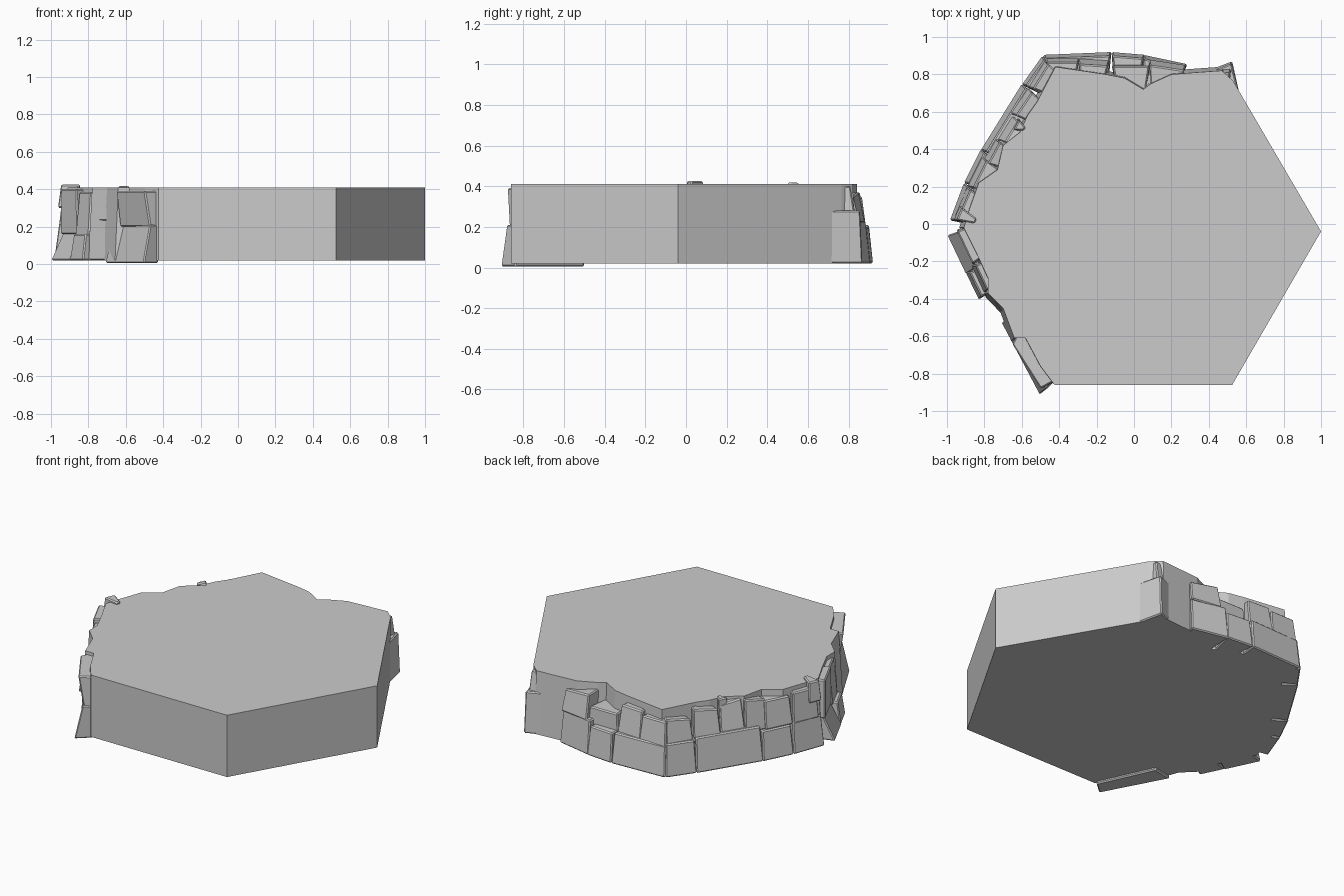
import bpy, bmesh
from mathutils import Vector

HEX_Z0, HEX_Z1 = 0.02, 0.41
CENTRE = Vector((0.05, -0.04))


def add_mesh(name, rings):
    """Solid lofted through a list of equal-length closed rings."""
    bm = bmesh.new()
    vs = [[bm.verts.new(p) for p in ring] for ring in rings]
    n = len(rings[0])
    for lo, hi in zip(vs, vs[1:]):
        for i in range(n):
            bm.faces.new((lo[i], lo[(i + 1) % n], hi[(i + 1) % n], hi[i]))
    bm.faces.new(vs[0][::-1])
    bm.faces.new(vs[-1])
    bmesh.ops.recalc_face_normals(bm, faces=bm.faces)
    me = bpy.data.meshes.new(name)
    bm.to_mesh(me)
    bm.free()
    ob = bpy.data.objects.new(name, me)
    bpy.context.collection.objects.link(ob)
    return ob


def rock(name, a, b, z0, z1, lean=0.03, depth=0.2, tilt=0.0, inner=None):
    """Block whose outer lower edge runs a to b; its face leans inward by lean."""
    a, b = Vector(a), Vector(b)
    d = (b - a).normalized()
    inward = Vector((-d.y, d.x))
    if inner:
        ia, ib = Vector(inner[0]), Vector(inner[1])
    else:
        ia, ib = a + inward * depth + d * 0.03, b + inward * depth - d * 0.03
    low = [a, b, ib, ia]
    high = [a + inward * lean + d * 0.008, b + inward * lean - d * 0.008, ib, ia]
    rise = [z1 + tilt, z1 - tilt, z1 - tilt, z1 + tilt]
    ob = add_mesh(name, [[(p.x, p.y, z0) for p in low],
                         [(p.x, p.y, z) for p, z in zip(high, rise)]])
    bev = ob.modifiers.new("worn_edges", 'BEVEL')
    bev.width = 0.007
    bev.segments = 1
    return ob


# Hexagonal slab: three clean sides, ragged rim along the other three
clean = [(-0.425, -0.86), (0.525, -0.86), (1.0, -0.04), (0.53, 0.765)]
ragged = [(0.47, 0.82), (0.33, 0.81), (0.2, 0.8), (0.09, 0.75), (0.05, 0.72),
          (-0.05, 0.78), (-0.15, 0.8), (-0.42, 0.84), (-0.52, 0.65),
          (-0.57, 0.58), (-0.61, 0.49), (-0.7, 0.42), (-0.73, 0.29),
          (-0.83, 0.22), (-0.88, 0.08), (-0.91, -0.02), (-0.84, -0.16),
          (-0.78, -0.29), (-0.78, -0.37), (-0.7, -0.45), (-0.64, -0.61),
          (-0.58, -0.61), (-0.5, -0.76)]
foot = []
for p in ragged:
    q = CENTRE + (Vector(p) - CENTRE) * 1.025
    foot.append((q.x, q.y))
add_mesh("hex_slab", [[(x, y, HEX_Z0) for x, y in clean + foot],
                      [(x, y, HEX_Z1) for x, y in clean + ragged]])

# Lower course, running from the back right corner round to the front left
lower = [
    ((0.525, 0.87), (0.33, 0.795), 0.02, 0.28, 0.01),
    ((0.285, 0.855), (0.05, 0.905), 0.02, 0.23, 0.02),
    ((0.06, 0.905), (-0.12, 0.92), 0.02, 0.20, 0.02),
    ((-0.12, 0.92), (-0.485, 0.905), 0.02, 0.21, 0.02),
    ((-0.49, 0.9), (-0.60, 0.745), 0.02, 0.22, 0.02),
    ((-0.60, 0.75), (-0.82, 0.395), 0.02, 0.23, 0.03),
    ((-0.82, 0.40), (-0.91, 0.22), 0.02, 0.20, 0.025),
    ((-0.91, 0.22), (-0.985, 0.02), 0.02, 0.21, 0.025),
    ((-1.0, -0.06), (-0.90, -0.27), 0.02, 0.17, 0.07),
    ((-0.90, -0.26), (-0.83, -0.405), 0.02, 0.16, 0.02),
    ((-0.80, -0.385), (-0.69, -0.50), 0.02, 0.24, 0.02),
]
for i, (a, b, z0, z1, lean) in enumerate(lower):
    rock(f"lower_rock_{i + 1}", a, b, z0, z1, lean)

# Upper course, set back from the lower one
upper = [
    ((0.52, 0.83), (0.33, 0.815), 0.27, 0.395, 0.02, 0.005),
    ((0.28, 0.85), (0.08, 0.88), 0.22, 0.36, 0.03, -0.01),
    ((0.09, 0.85), (-0.12, 0.85), 0.19, 0.30, 0.005, 0.0),
    ((-0.13, 0.875), (-0.30, 0.885), 0.2, 0.37, 0.03, 0.0),
    ((-0.29, 0.885), (-0.475, 0.885), 0.2, 0.35, 0.02, 0.0),
    ((-0.475, 0.875), (-0.565, 0.73), 0.21, 0.35, 0.025, 0.01),
    ((-0.565, 0.73), (-0.66, 0.59), 0.22, 0.38, 0.03, 0.01),
    ((-0.65, 0.58), (-0.73, 0.45), 0.22, 0.39, 0.04, -0.01),
    ((-0.74, 0.46), (-0.81, 0.33), 0.2, 0.385, 0.03, 0.01),
    ((-0.81, 0.36), (-0.89, 0.2), 0.2, 0.37, 0.03, 0.0),
    ((-0.89, 0.2), (-0.96, 0.04), 0.2, 0.385, 0.02, 0.0),
    ((-0.95, -0.03), (-0.86, -0.22), 0.16, 0.40, 0.0, 0.0),
    ((-0.87, -0.22), (-0.8, -0.37), 0.15, 0.385, 0.02, 0.0),
    ((-0.76, -0.4), (-0.68, -0.5), 0.23, 0.385, 0.02, 0.0),
    ((-0.68, -0.51), (-0.6, -0.66), 0.2, 0.39, 0.01, 0.0),
]
for i, (a, b, z0, z1, lean, tilt) in enumerate(upper):
    rock(f"upper_rock_{i + 1}", a, b, z0, z1, lean, 0.15, tilt)

# Front left corner: a flared foot block and an overhanging block above it
end = ((-0.58, -0.5), (-0.425, -0.84))
rock("corner_foot_rock", (-0.71, -0.525), (-0.505, -0.912), 0.005, 0.21, 0.045, inner=end)
rock("corner_top_rock", (-0.63, -0.62), (-0.47, -0.87), 0.2, 0.39, -0.03, inner=end)

# Chips standing slightly proud of the top face
rock("left_top_chip", (-0.93, 0.1), (-0.965, 0.02), 0.3, 0.425, 0.015, 0.11)
rock("rear_top_chip", (-0.62, 0.57), (-0.655, 0.50), 0.3, 0.418, 0.01, 0.06)
